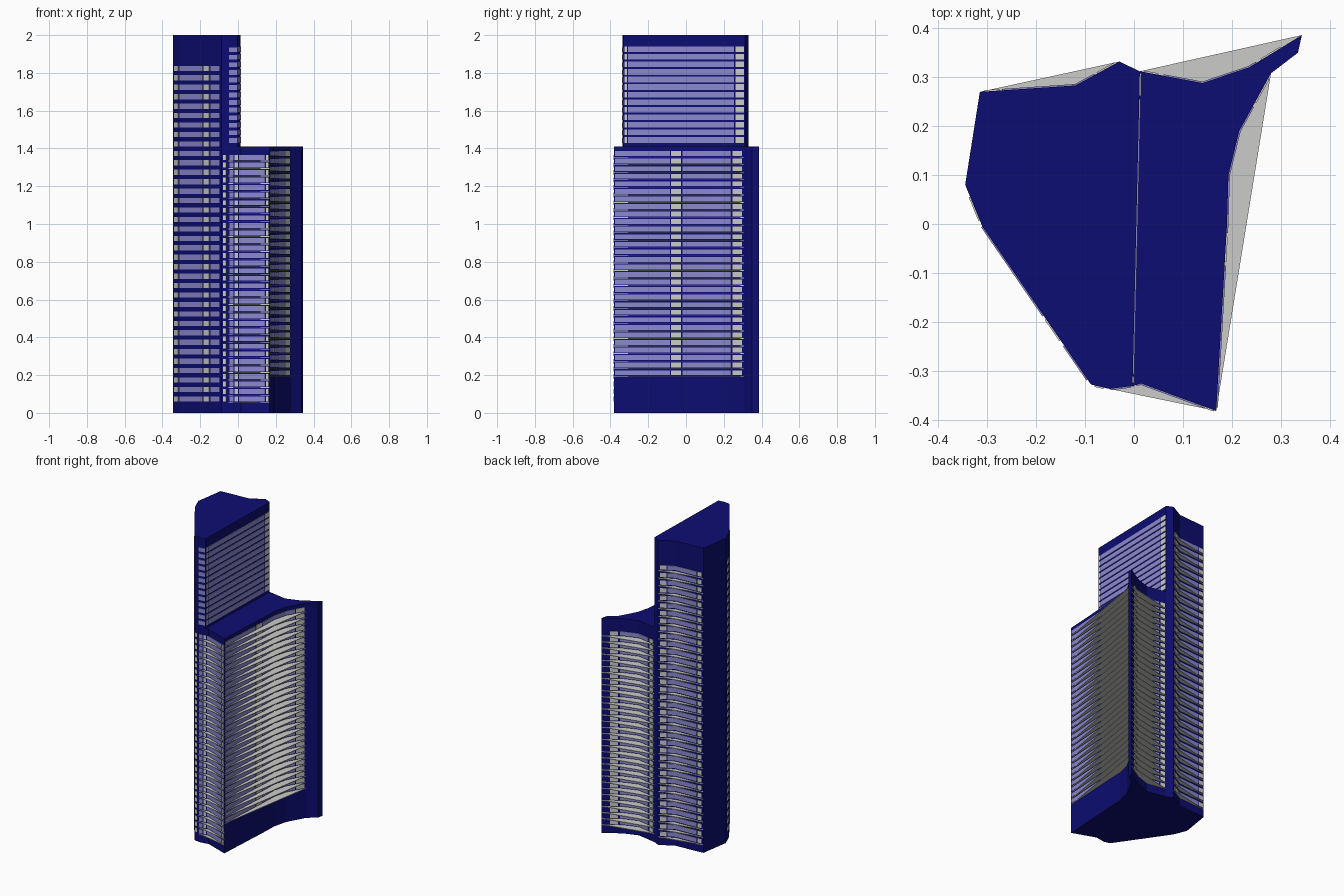
import bpy, bmesh
from mathutils import Vector

if "Cube" in bpy.data.objects:
    bpy.data.objects.remove(bpy.data.objects["Cube"], do_unlink=True)


def material(name, rgb):
    m = bpy.data.materials.new(name)
    m.use_nodes = True
    m.diffuse_color = (*rgb, 1)
    m.node_tree.nodes["Principled BSDF"].inputs["Base Color"].default_value = (*rgb, 1)
    return m


NAVY = material("navy wall", (0.004, 0.004, 0.17))
LILAC = material("lilac glass", (0.26, 0.25, 0.61))
WHITE = material("pale concrete", (0.6, 0.6, 0.58))


def finish(name, bm, mats):
    bmesh.ops.recalc_face_normals(bm, faces=bm.faces)
    me = bpy.data.meshes.new(name)
    bm.to_mesh(me)
    bm.free()
    for m in mats:
        me.materials.append(m)
    ob = bpy.data.objects.new(name, me)
    bpy.context.collection.objects.link(ob)


def add_prism(bm, pts, z0, z1, mat=0):
    low = [bm.verts.new((x, y, z0)) for x, y in pts]
    top = [bm.verts.new((x, y, z1)) for x, y in pts]
    n = len(pts)
    faces = [bm.faces.new(low[::-1]), bm.faces.new(top)]
    for i in range(n):
        j = (i + 1) % n
        faces.append(bm.faces.new((low[i], low[j], top[j], top[i])))
    for f in faces:
        f.material_index = mat


def rows(z0, z1, pitch):
    return [z0 + i * pitch for i in range(round((z1 - z0) / pitch))]


def at(path, axis, v):
    """Point on the path where the given axis reaches v."""
    for p, q in zip(path, path[1:]):
        a, b = p[axis], q[axis]
        if min(a, b) <= v <= max(a, b):
            return Vector(p).lerp(Vector(q), (v - a) / (b - a))


def windows(name, path, axis, spans, z0, z1, pitch, fill=0.64):
    """Rows of thin window plates; spans are (from, to, pale?) along one axis."""
    bm = bmesh.new()
    for a, b, pale in spans:
        mids = [p[axis] for p in path if min(a, b) < p[axis] < max(a, b)]
        stops = [at(path, axis, v) for v in [a, *mids, b]]
        for p, q in zip(stops, stops[1:]):
            d = (q - p).normalized()
            out = Vector((d.y, -d.x)) * 0.003
            quad = [p - out, p + out, q + out, q - out]
            for z in rows(z0, z1, pitch):
                add_prism(bm, quad, z, z + pitch * fill, int(pale))
    finish(name, bm, [LILAC, WHITE])


def ledges(name, path, z0, z1, pitch):
    """Thin floor ledges filling the hollow between a wall and its chord."""
    bm = bmesh.new()
    for z in rows(z0, z1, pitch):
        add_prism(bm, path, z - pitch * 0.2, z - pitch * 0.2 + 0.004)
    finish(name, bm, [WHITE])


# Wall outlines, counterclockwise
west = [(-0.315, 0.27), (-0.345, 0.08), (-0.31, -0.005), (-0.088, -0.328), (-0.05, -0.337)]
split_front, split_back = (-0.003, -0.331), (0.012, 0.312)
front = [(-0.05, -0.337), (0.015, -0.326), (0.168, -0.382)]
east = [(0.168, -0.382), (0.19, 0), (0.193, 0.1), (0.215, 0.19), (0.28, 0.308)]
fin = [(0.335, 0.35)]
back_east = [(0.343, 0.386), (0.235, 0.32), (0.14, 0.288), split_back]
back_west = [(-0.03, 0.332), (-0.12, 0.283), (-0.315, 0.27)]

# Tall tower and lower wing
tower = bmesh.new()
add_prism(tower, west + [split_front, split_back] + back_west[:-1], 0, 2)
finish("tall_tower", tower, [NAVY])
wing = bmesh.new()
add_prism(wing, [split_front] + front[1:] + east[1:] + fin + back_east, 0, 1.41)
finish("lower_wing", wing, [NAVY])

# Wing facades
windows("wing_east_windows", east, 1,
        [(-0.375, -0.085, 0), (-0.078, -0.026, 1), (-0.018, 0.24, 0), (0.248, 0.297, 1)],
        0.2, 1.4, 0.04)
ledges("wing_east_ledges", east, 0.2, 1.4, 0.04)
windows("wing_front_windows", front, 0,
        [(-0.045, -0.025, 0), (-0.018, 0, 1), (0.005, 0.145, 0), (0.15, 0.163, 1)],
        0.06, 1.4, 0.04)
ledges("wing_front_ledges", front, 0.06, 1.4, 0.04)
windows("wing_back_windows", back_east, 0,
        [(0.3, 0.26, 1), (0.25, 0.06, 0), (0.05, 0.02, 1)], 0.06, 1.36, 0.04)
ledges("wing_back_ledges", back_east, 0.06, 1.36, 0.04)

# Tower facades
windows("tower_west_windows", west[1:], 0,
        [(-0.335, -0.315, 1), (-0.31, -0.185, 0), (-0.18, -0.15, 1), (-0.143, -0.095, 0)],
        0.06, 1.86, 0.05, 0.55)
windows("tower_corner_windows", west[-2:], 0, [(-0.08, -0.062, 1)], 0.06, 1.4, 0.04)
windows("tower_back_windows", back_west, 0,
        [(-0.04, -0.075, 1), (-0.08, -0.27, 0), (-0.275, -0.305, 1)], 0.06, 1.86, 0.05, 0.55)
ledges("tower_back_ledges", back_west, 0.06, 1.86, 0.05)

# Upper tower above the wing roof
windows("upper_east_windows", [split_front, split_back], 1,
        [(-0.325, -0.312, 1), (-0.307, 0.255, 0), (0.262, 0.308, 1)], 1.43, 1.95, 0.04, 0.75)
windows("upper_front_windows", [front[0], split_front], 0,
        [(-0.048, -0.006, 0)], 1.43, 1.95, 0.04)
